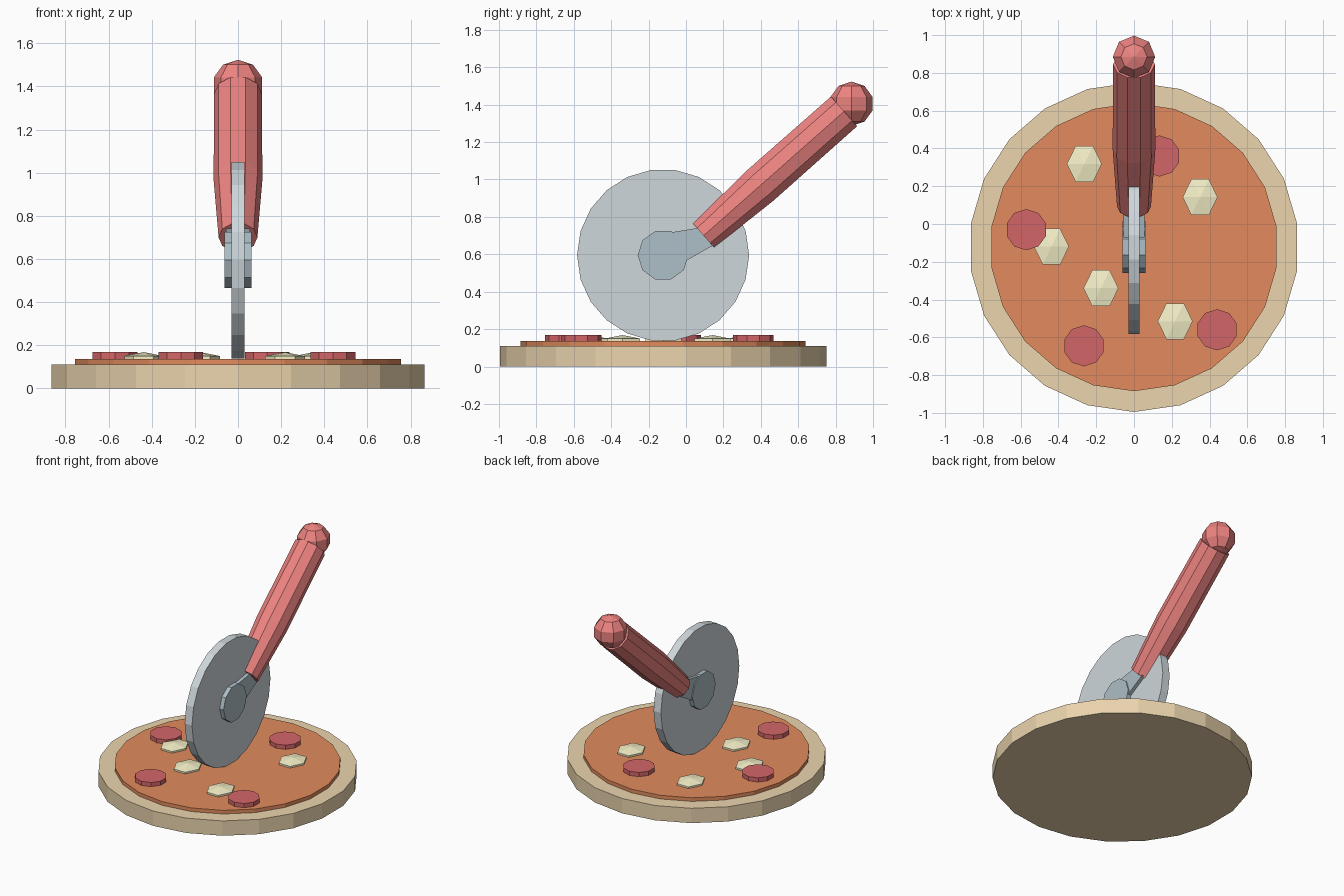
import bpy, bmesh
from math import pi, atan2
from mathutils import Matrix, Vector

if "Cube" in bpy.data.objects:
    bpy.data.objects.remove(bpy.data.objects["Cube"])

CY = -0.1225  # shared centre of pizza and wheel


def material(name, rgb):
    m = bpy.data.materials.new(name)
    m.diffuse_color = (*rgb, 1)
    m.use_nodes = True
    m.node_tree.nodes["Principled BSDF"].inputs["Base Color"].default_value = m.diffuse_color
    return m


CRUST = material("crust", (0.83, 0.66, 0.42))
SAUCE = material("sauce", (0.76, 0.26, 0.11))
MEAT = material("meat", (0.65, 0.13, 0.14))
CHEESE = material("cheese", (0.92, 0.88, 0.58))
STEEL = material("steel", (0.62, 0.68, 0.71))
DARK = material("dark_steel", (0.42, 0.52, 0.57))
RED = material("red", (0.85, 0.23, 0.22))


def finish(name, bm, mat):
    bmesh.ops.recalc_face_normals(bm, faces=bm.faces)
    me = bpy.data.meshes.new(name)
    bm.to_mesh(me)
    bm.free()
    me.materials.append(mat)
    ob = bpy.data.objects.new(name, me)
    bpy.context.collection.objects.link(ob)
    return ob


def lathe(name, mat, sides, profile, origin, rot=Matrix(), start=pi / 2, scale=(1, 1, 1)):
    """Rings of (radius, height) around local z; radius 0 makes a pole."""
    bm = bmesh.new()
    rings = []
    for r, h in profile:
        n = sides if r > 0 else 1
        rings.append([bm.verts.new(Matrix.Rotation(start + 2 * pi * i / sides, 3, 'Z')
                                   @ Vector((r, 0, h))) for i in range(n)])
    for a, b in zip(rings, rings[1:]):
        for i in range(sides):
            j = (i + 1) % sides
            quad = [a[i % len(a)], a[j % len(a)], b[j % len(b)], b[i % len(b)]]
            bm.faces.new(list(dict.fromkeys(quad)))
    for ring in (rings[0], rings[-1]):
        if len(ring) > 1:
            bm.faces.new(ring)
    bm.transform(Matrix.Translation(origin) @ rot @ Matrix.Diagonal((*scale, 1)))
    return finish(name, bm, mat)


# Pizza base and sauce
lathe("crust", CRUST, 22, [(0.8725, 0), (0.8725, 0.11)], (0, CY, 0))
lathe("sauce", SAUCE, 22, [(0.7625, 0.10), (0.7625, 0.137)], (0, CY, 0))

# Toppings
for i, (x, y) in enumerate([(0.135, 0.36), (-0.57, -0.03), (0.44, -0.56), (-0.265, -0.645)]):
    lathe(f"meat_slice_{i + 1}", MEAT, 10, [(0.109, 0.125), (0.109, 0.168)], (x, y, 0))
for i, (x, y) in enumerate([(-0.263, 0.318), (0.35, 0.142), (-0.437, -0.12),
                            (-0.175, -0.34), (0.218, -0.515)]):
    lathe(f"cheese_chunk_{i + 1}", CHEESE, 6,
          [(0, -0.037), (1, -0.0185), (1, 0.0185), (0, 0.037)],
          (x, y, 0.131), start=0, scale=(0.0926, 0.11, 1))

# Cutting wheel and its hub
side = Matrix.Rotation(pi / 2, 4, 'Y')
lathe("cutting_wheel", STEEL, 22, [(0.46, -0.03), (0.46, 0.03)], (0, CY, 0.595), side)
lathe("wheel_hub", DARK, 10, [(0.136, -0.062), (0.136, 0.062)], (0, CY, 0.595), side)

# Arm from hub to handle
bm = bmesh.new()
arm = [(-0.10, 0.714), (0.07, 0.742), (0.15, 0.65), (0.0, 0.565), (-0.12, 0.56)]
face = bm.faces.new([bm.verts.new((-0.055, y, z)) for y, z in arm])
ext = bmesh.ops.extrude_face_region(bm, geom=[face])
bmesh.ops.translate(bm, vec=(0.11, 0, 0),
                    verts=[v for v in ext["geom"] if isinstance(v, bmesh.types.BMVert)])
finish("arm", bm, DARK)

# Tapered handle with an end knob
base, end = Vector((0, 0.094, 0.70)), Vector((0, 0.845, 1.364))
axis = end - base
tilt = Matrix.Rotation(-atan2(axis.y, axis.z), 4, 'X')
length = axis.length
lathe("handle", RED, 10, [(0.09, 0), (0.113, 0.4 * length), (0.111, length)],
      base, tilt, start=0)
lathe("handle_knob", RED, 8,
      [(0, -0.118), (0.0694, -0.0955), (0.1122, -0.0365),
       (0.1122, 0.0365), (0.0694, 0.0955), (0, 0.118)], (0, 0.885, 1.405))
